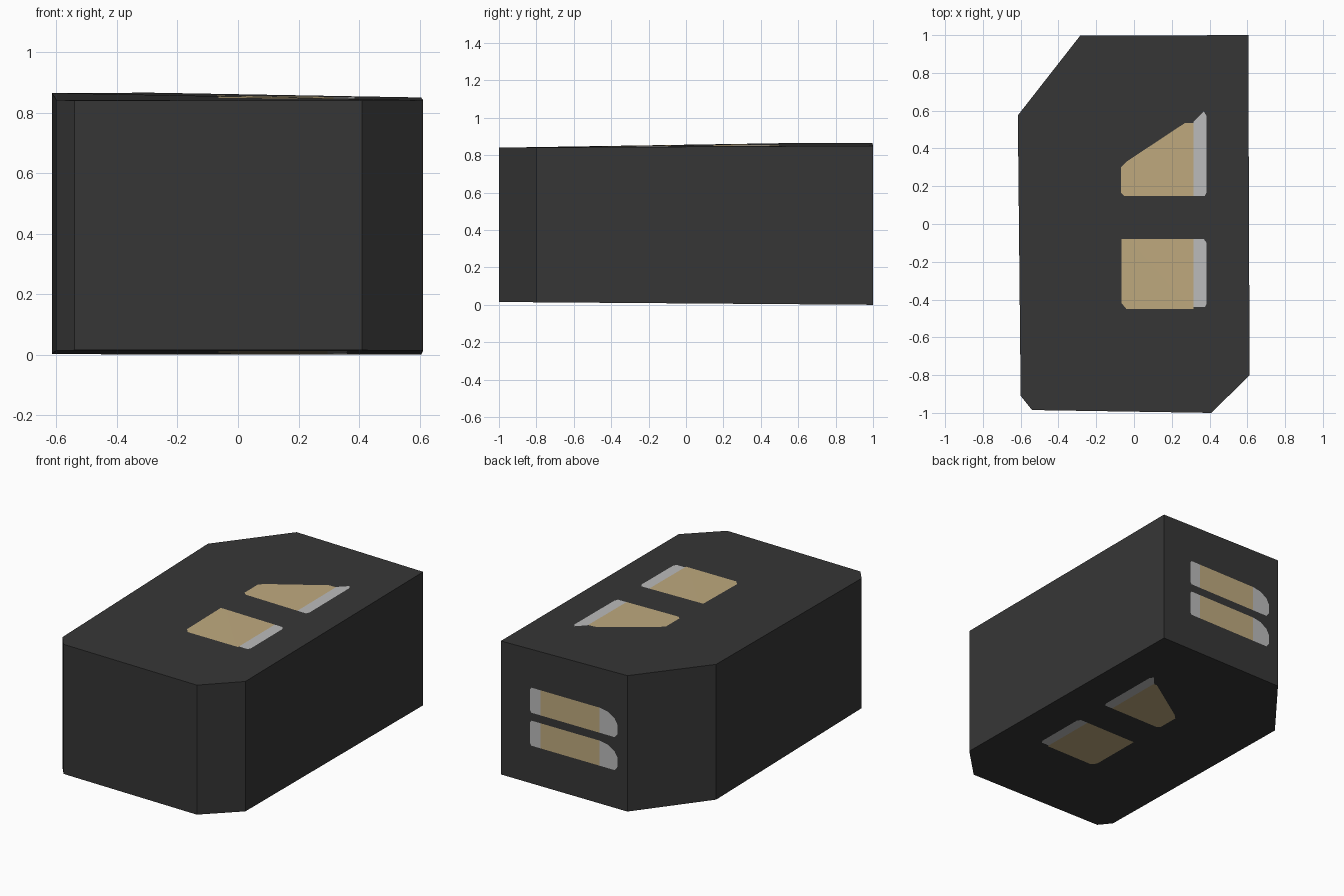
import bpy, bmesh
from mathutils import Vector

if "Cube" in bpy.data.objects:
    bpy.data.objects.remove(bpy.data.objects["Cube"])


def material(name, rgb):
    m = bpy.data.materials.new(name)
    m.diffuse_color = (*rgb, 1)
    m.use_nodes = True
    m.node_tree.nodes["Principled BSDF"].inputs["Base Color"].default_value = m.diffuse_color
    return m


# Body block: bevelled outline with slightly tilted top and bottom
outline = [(-0.615, 0.575), (-0.60, -0.91), (-0.54, -0.985), (0.41, -1.0),
           (0.612, -0.80), (0.605, 1.0), (-0.285, 0.997)]


def top_z(x, y):
    return 0.84 + (y + 1) * (0.0104 - 0.0089 * x)


def bottom_z(x, y):
    return 0.015 - 0.0075 * (y + 1)


bm = bmesh.new()
low = [bm.verts.new((x, y, bottom_z(x, y))) for x, y in outline]
high = [bm.verts.new((x, y, top_z(x, y))) for x, y in outline]
caps = [bm.faces.new(high), bm.faces.new(low[::-1])]
for i in range(len(outline)):
    j = (i + 1) % len(outline)
    bm.faces.new((low[i], low[j], high[j], high[i]))
bmesh.ops.triangulate(bm, faces=caps)
bmesh.ops.recalc_face_normals(bm, faces=bm.faces[:])


def paint(points, direction, mat):
    """Cut a convex patch into the faces that look along direction."""
    direction = Vector(direction)
    points = [Vector(p) for p in points]
    middle = sum(points, Vector()) / len(points)
    bm.normal_update()
    patch = [f for f in bm.faces
             if f.normal.dot(direction) > 0.98 and f.material_index == 0]
    for p, q in zip(points, points[1:] + points[:1]):
        out = (q - p).cross(direction).normalized()
        if (middle - p).dot(out) > 0:
            out = -out
        geom = set(patch)
        for f in patch:
            geom.update(f.edges)
            geom.update(f.verts)
        cut = bmesh.ops.bisect_plane(bm, geom=list(geom), dist=1e-5,
                                     plane_co=p, plane_no=out)
        patch = [f for f in cut["geom"] if isinstance(f, bmesh.types.BMFace)
                 and (f.calc_center_median() - p).dot(out) < 0]
    for f in patch:
        f.material_index = mat


# Window patches on top and bottom: tan panes with a grey strip
for up, a, b in ((1, 0.315, 0.385), (-1, 0.295, 0.36)):
    patches = [
        ([(-0.07, 0.165), (-0.05, 0.148), (a, 0.148), (a, 0.535), (0.27, 0.535),
          (-0.04, 0.33), (-0.07, 0.30)], 1),
        ([(-0.065, -0.08), (a, -0.08), (a, -0.45), (-0.04, -0.45),
          (-0.065, -0.42)], 1),
        ([(a, 0.148), (b - 0.01, 0.148), (b, 0.17), (b, 0.57), (b - 0.015, 0.595),
          (a, 0.54)], 2),
        ([(a, -0.08), (b - 0.015, -0.08), (b, -0.1), (b, -0.42), (b - 0.01, -0.44),
          (a, -0.44)], 2),
    ]
    for shape, mat in patches:
        paint([(x, y, 0) for x, y in shape], (0, 0, up), mat)

# Two horizontal lamp bars on the back
for z0, z1 in ((0.24, 0.40), (0.45, 0.61)):
    bar = [
        ([(0.325, z0), (0.325, z1), (-0.09, z1), (-0.09, z0)], 1),
        ([(0.325, z0), (0.39, z0), (0.40, z0 + 0.015), (0.40, z1 - 0.015),
          (0.39, z1), (0.325, z1)], 2),
        ([(-0.09, z0), (-0.195, z0), (-0.215, z0 + 0.025), (-0.215, z0 + 0.085),
          (-0.195, z1 - 0.04), (-0.15, z1 - 0.01), (-0.09, z1)], 2),
    ]
    for shape, mat in bar:
        paint([(x, 1, z) for x, z in shape], (0, 1, 0), mat)

mesh = bpy.data.meshes.new("body_block")
bm.to_mesh(mesh)
bm.free()
for name, rgb in (("charcoal", (0.037, 0.037, 0.037)),
                  ("tan", (0.52, 0.40, 0.21)),
                  ("light_grey", (0.50, 0.50, 0.50))):
    mesh.materials.append(material(name, rgb))
bpy.context.collection.objects.link(bpy.data.objects.new("body_block", mesh))
